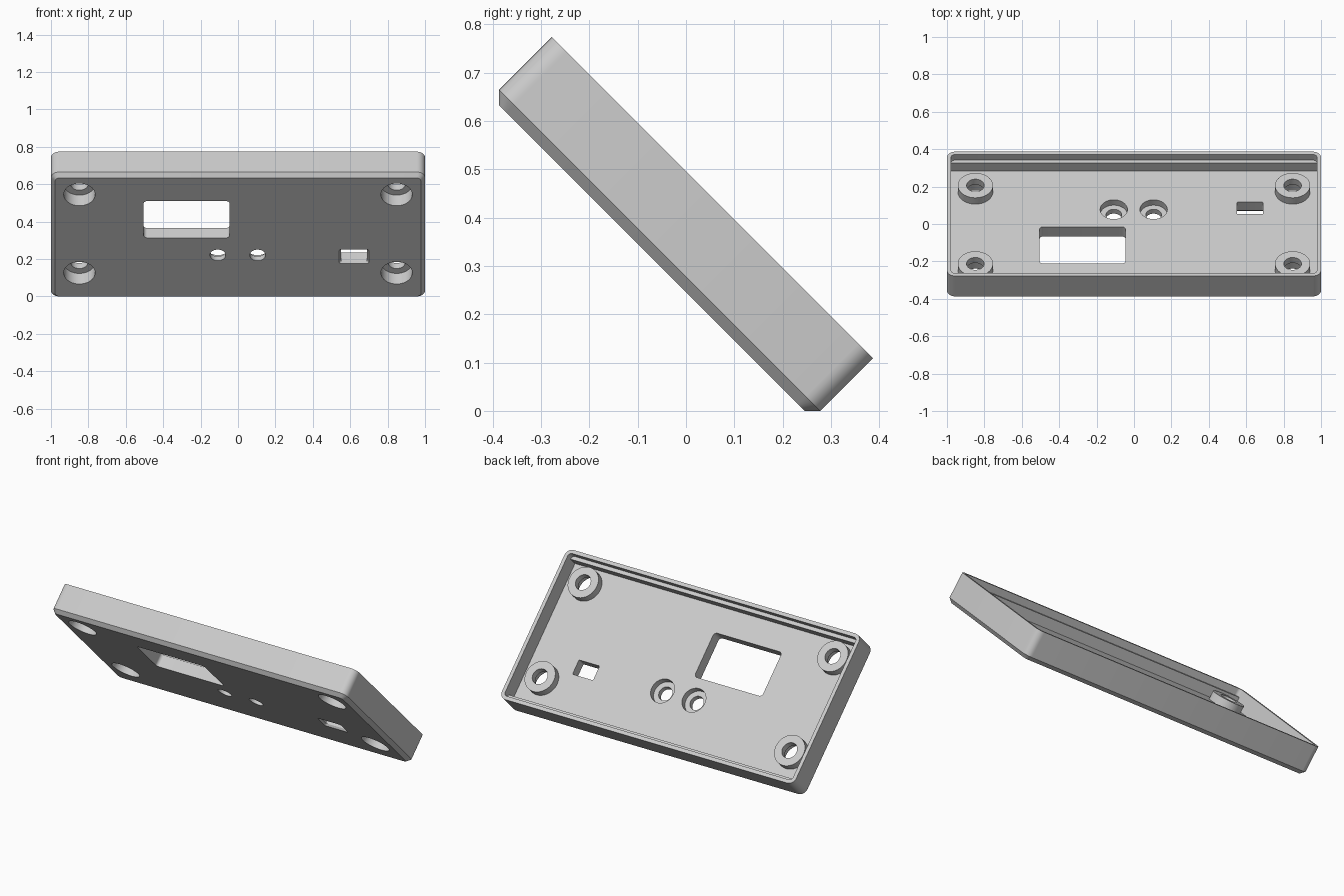
import bpy, bmesh
from math import pi, cos, sin, radians

old = bpy.data.objects.get("Cube")
if old:
    bpy.data.objects.remove(old, do_unlink=True)

mat = bpy.data.materials.new("light grey plastic")
mat.use_nodes = True
GREY = (0.6, 0.6, 0.6, 1)
mat.diffuse_color = GREY
mat.node_tree.nodes["Principled BSDF"].inputs["Base Color"].default_value = GREY

# Case dimensions, built flat with the open side up
HALF_X, HALF_Y, DEPTH = 1.0, 0.47, 0.1765
WALL, CHAMFER = 0.022, 0.0226
FLOOR, SHELF, BOSS_TOP = 0.0735, 0.1345, 0.1215


def outline(cx, cy, hx, hy, r, steps=8):
    """Rounded rectangle, counter-clockwise; a radius of 0 gives a sharp one."""
    if r == 0:
        return [(cx + hx, cy + hy), (cx - hx, cy + hy),
                (cx - hx, cy - hy), (cx + hx, cy - hy)]
    pts = []
    for q, (sx, sy) in enumerate([(1, 1), (-1, 1), (-1, -1), (1, -1)]):
        for i in range(steps + 1):
            a = (q + i / steps) * pi / 2
            pts.append((cx + sx * (hx - r) + r * cos(a),
                        cy + sy * (hy - r) + r * sin(a)))
    return pts


def circle(cx, cy, r, n=40):
    return [(cx + r * cos(2 * pi * i / n), cy + r * sin(2 * pi * i / n))
            for i in range(n)]


def loft(name, layers):
    """Closed solid through (height, outline) layers."""
    bm = bmesh.new()
    rings = [[bm.verts.new((x, y, z)) for x, y in pts] for z, pts in layers]
    n = len(rings[0])
    for a, b in zip(rings, rings[1:]):
        for i in range(n):
            j = (i + 1) % n
            bm.faces.new((a[i], a[j], b[j], b[i]))
    bm.faces.new(rings[0][::-1])
    bm.faces.new(rings[-1])
    mesh = bpy.data.meshes.new(name)
    bm.to_mesh(mesh)
    bm.free()
    mesh.materials.append(mat)
    ob = bpy.data.objects.new(name, mesh)
    bpy.context.collection.objects.link(ob)
    return ob


def prism(name, pts, z0, z1):
    return loft(name, [(z0, pts), (z1, pts)])


def combine(target, tool, operation="DIFFERENCE"):
    mod = target.modifiers.new("cut", "BOOLEAN")
    mod.operation, mod.solver, mod.object = operation, "EXACT", tool
    graph = bpy.context.evaluated_depsgraph_get()
    mesh = bpy.data.meshes.new_from_object(target.evaluated_get(graph))
    target.modifiers.clear()
    target.data = mesh
    bpy.data.objects.remove(tool, do_unlink=True)


# Outer shell with chamfered face edge
full = outline(0, 0, HALF_X, HALF_Y, 0.043)
face = outline(0, 0, HALF_X - CHAMFER, HALF_Y - CHAMFER, 0.0215)
case = loft("tilted_case", [(0, face), (CHAMFER, full), (DEPTH, full)])

# Cavity: wide at the rim, with a shelf along both long walls
ix, iy = HALF_X - WALL, HALF_Y - WALL
combine(case, prism("rim_cavity", outline(0, 0, ix, iy, 0.02), SHELF, DEPTH + 0.1))
combine(case, prism("lower_cavity", outline(0, 0, ix, iy - WALL, 0), FLOOR, DEPTH))

# Screw bosses with counterbores from the outer face
for x in (-0.848, 0.848):
    for y in (-0.322, 0.27):
        combine(case, prism("boss", circle(x, y, 0.094), FLOOR - 0.02, BOSS_TOP), "UNION")
        combine(case, prism("counterbore", circle(x, y, 0.084), -0.1, 0.08))
        combine(case, prism("screw_hole", circle(x, y, 0.047), 0.05, 0.3))

# Display window
combine(case, prism("window", outline(-0.275, -0.134, 0.23, 0.139, 0.02), -0.1, 0.3))

# Button holes, recessed from the inside
for x in (-0.108, 0.105):
    combine(case, prism("button_recess", circle(x, 0.136, 0.073), 0.033, 0.3))
    combine(case, prism("button_hole", circle(x, 0.136, 0.042), -0.1, 0.1))

# Connector slot flared at the outer face
wide = outline(0.62, 0.146, 0.092, 0.065, 0.02, 4)
mouth = outline(0.62, 0.146, 0.08, 0.053, 0.012, 4)
slot = outline(0.62, 0.146, 0.07, 0.045, 0.006, 4)
combine(case, loft("slot", [(-0.012, wide), (0, mouth), (0.012, slot), (0.3, slot)]))

# Smooth the curves, then tilt the case
bpy.ops.object.select_all(action="DESELECT")
case.select_set(True)
bpy.context.view_layer.objects.active = case
bpy.ops.object.shade_smooth_by_angle(angle=radians(30))
case.rotation_euler = (radians(-45), 0, 0)
case.location = (0, -0.0704, 0.3165)
